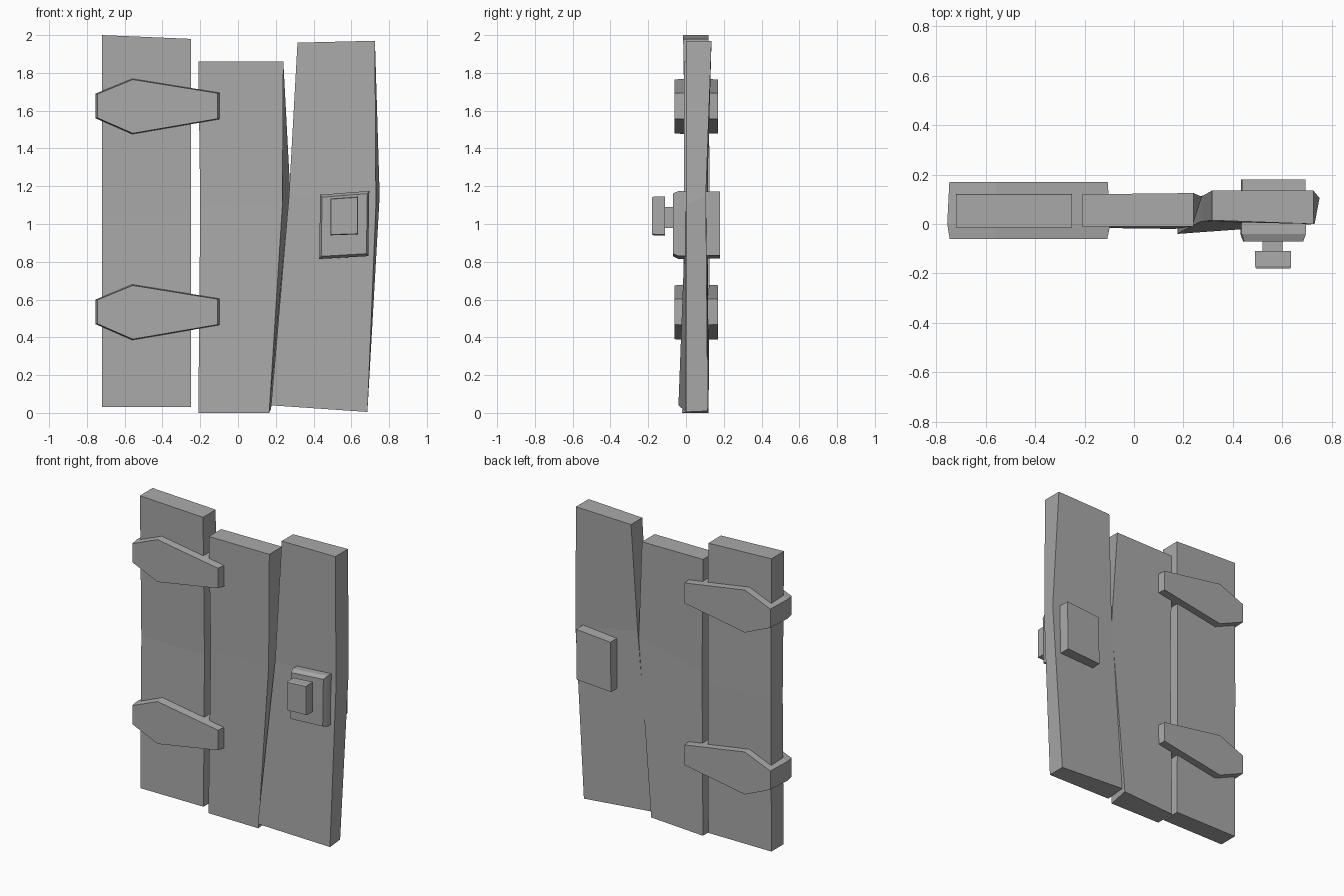
import bpy, bmesh

if "Cube" in bpy.data.objects:
    bpy.data.objects.remove(bpy.data.objects["Cube"])

grey = bpy.data.materials.new("worn grey")
grey.diffuse_color = (0.4, 0.4, 0.4, 1)
grey.use_nodes = True
grey.node_tree.nodes["Principled BSDF"].inputs["Base Color"].default_value = grey.diffuse_color


def loft(name, rings):
    """Skin equal-length rings of points and cap both ends."""
    bm = bmesh.new()
    loops = [[bm.verts.new(p) for p in ring] for ring in rings]
    n = len(rings[0])
    for a, b in zip(loops, loops[1:]):
        for i in range(n):
            j = (i + 1) % n
            bm.faces.new((a[i], a[j], b[j], b[i]))
    bm.faces.new(loops[0])
    bm.faces.new(loops[-1])
    bmesh.ops.recalc_face_normals(bm, faces=bm.faces)
    mesh = bpy.data.meshes.new(name)
    bm.to_mesh(mesh)
    bm.free()
    mesh.materials.append(grey)
    ob = bpy.data.objects.new(name, mesh)
    bpy.context.collection.objects.link(ob)
    return ob


def slab(name, outline, layers):
    """Extrude an x-z outline along y; layers are (y, inset scale)."""
    cx = sum(p[0] for p in outline) / len(outline)
    cz = sum(p[1] for p in outline) / len(outline)
    return loft(name, [[(cx + (x - cx) * s, y, cz + (z - cz) * s)
                        for x, z in outline] for y, s in layers])


# Planks: each ring runs front left, front right, back right, back left
loft("left_plank", [
    [(-.72, -.01, .03), (-.25, -.01, .03), (-.25, .12, .03), (-.72, .12, .03)],
    [(-.72, 0, 1.05), (-.25, 0, 1.05), (-.25, .125, 1.05), (-.72, .125, 1.05)],
    [(-.72, -.015, 2), (-.25, -.015, 1.98), (-.25, .12, 1.98), (-.72, .12, 2)]])
loft("middle_plank", [
    [(-.21, -.015, 0), (.165, -.02, 0), (.175, .12, .02), (-.21, .12, 0)],
    [(-.20, -.005, 1.1), (.235, -.01, 1.1), (.275, .11, 1.2), (-.20, .115, 1.1)],
    [(-.21, -.01, 1.86), (.24, -.01, 1.86), (.24, .125, 1.86), (-.21, .12, 1.86)]])
loft("right_plank", [
    [(.175, -.04, .04), (.685, 0, .005), (.68, .115, .01), (.18, .10, .05)],
    [(.27, .01, 1.15), (.73, 0, 1.1), (.75, .105, 1.15), (.28, .115, 1.25)],
    [(.315, .015, 1.96), (.725, 0, 1.97), (.725, .135, 1.97), (.315, .135, 1.96)]])

# Tapered hinge straps wrapped around the planks
strap = [(-.755, -.065), (-.755, .065), (-.56, .145), (-.095, .07),
         (-.095, -.07), (-.56, -.15)]
for name, z in (("upper_hinge", 1.625), ("lower_hinge", .535)):
    slab(name, [(x, z + dz) for x, dz in strap],
         [(-.06, .965), (0, 1), (.17, .97)])

# Lock block through the right plank, with its stem and knob
slab("lock_block", [(.43, .815), (.69, .83), (.695, 1.175), (.435, 1.155)],
     [(-.07, .92), (-.04, 1), (.18, .98)])
slab("knob_stem", [(.52, .98), (.60, .98), (.60, 1.09), (.52, 1.09)],
     [(-.12, 1), (-.06, 1)])
slab("knob", [(.49, .94), (.635, .945), (.635, 1.145), (.49, 1.135)],
     [(-.18, .96), (-.17, 1), (-.11, 1)])
